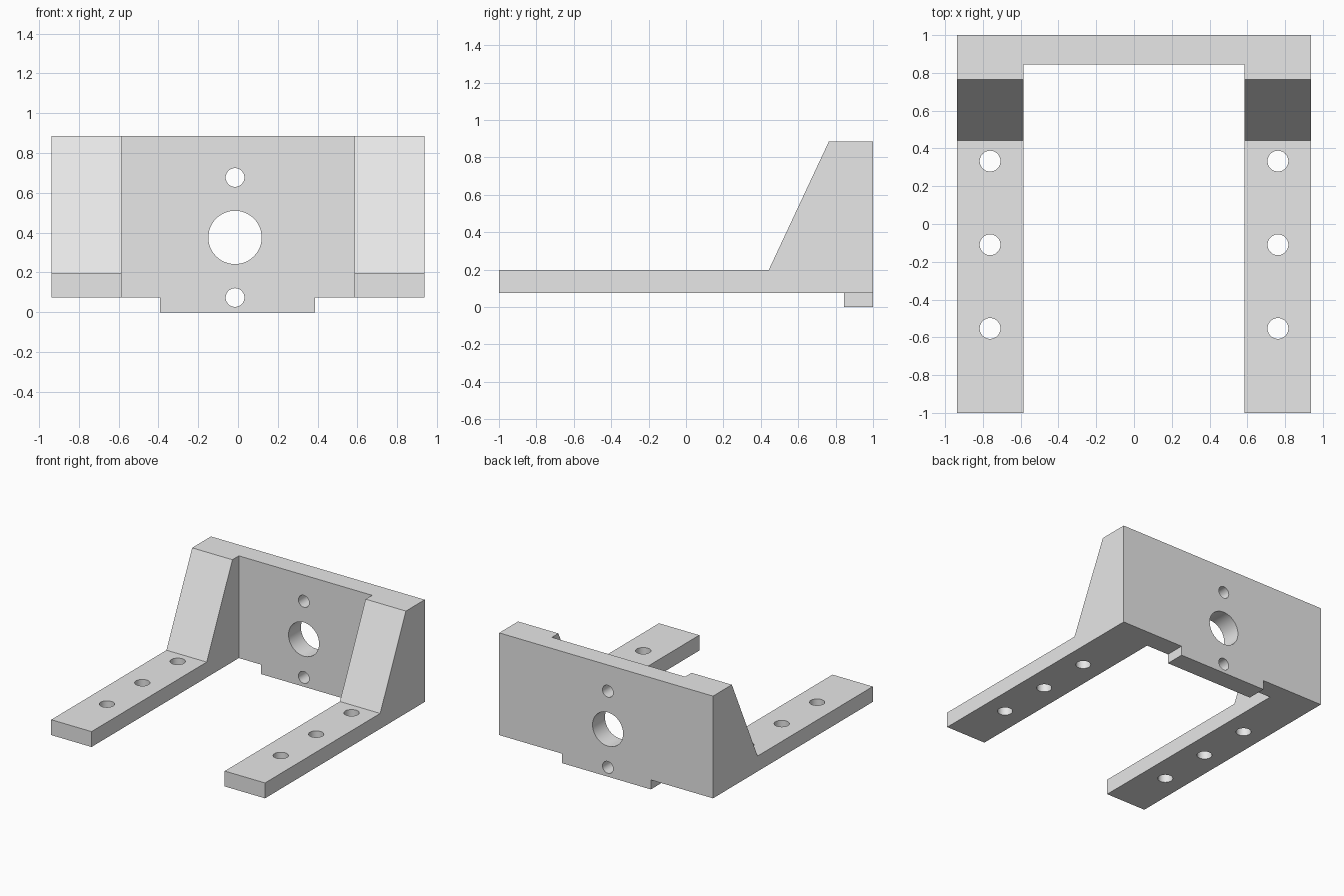
import bpy, bmesh, math
from mathutils import Matrix, Vector

if "Cube" in bpy.data.objects:
    bpy.data.objects.remove(bpy.data.objects["Cube"])

HALF_W, INNER = 0.937, 0.584      # outer and inner half widths
WALL_Y, FLOOR, TOP = 0.845, 0.075, 0.885

grey = bpy.data.materials.new("light grey")
grey.diffuse_color = (0.8, 0.8, 0.8, 1)
grey.use_nodes = True
grey.node_tree.nodes["Principled BSDF"].inputs["Base Color"].default_value = grey.diffuse_color


def add_object(name, bm):
    bmesh.ops.recalc_face_normals(bm, faces=bm.faces)
    mesh = bpy.data.meshes.new(name)
    bm.to_mesh(mesh)
    bm.free()
    obj = bpy.data.objects.new(name, mesh)
    bpy.context.collection.objects.link(obj)
    mesh.materials.append(grey)
    return obj


def box(name, lo, hi):
    lo, hi = Vector(lo), Vector(hi)
    bm = bmesh.new()
    bmesh.ops.create_cube(bm, size=1, matrix=Matrix.Translation((lo + hi) / 2)
                          @ Matrix.Diagonal((*(hi - lo), 1)))
    return add_object(name, bm)


def drill(name, centre, radius, axis):
    bm = bmesh.new()
    turn = Matrix.Rotation(math.pi / 2, 4, 'X') if axis == 'Y' else Matrix()
    bmesh.ops.create_cone(bm, cap_ends=True, segments=48, radius1=radius,
                          radius2=radius, depth=0.6,
                          matrix=Matrix.Translation(centre) @ turn)
    return add_object(name, bm)


def cut(target, cutter):
    cutter.hide_render = True
    mod = target.modifiers.new("cut", 'BOOLEAN')
    mod.operation, mod.solver, mod.object = 'DIFFERENCE', 'EXACT', cutter
    bpy.context.view_layer.objects.active = target
    bpy.ops.object.modifier_apply(modifier=mod.name)
    bpy.data.objects.remove(cutter)


# Bracket: side profile with sloped gusset, extruded across the full width
profile = [(-1, 0), (1, 0), (1, TOP), (0.764, TOP), (0.442, 0.197), (-1, 0.197)]
bm = bmesh.new()
face = bm.faces.new([bm.verts.new((-HALF_W, y, z)) for y, z in profile])
ext = bmesh.ops.extrude_face_region(bm, geom=[face])
bmesh.ops.translate(bm, vec=(2 * HALF_W, 0, 0),
                    verts=[v for v in ext["geom"] if isinstance(v, bmesh.types.BMVert)])
bracket = add_object("mounting_bracket", bm)

# Open space between the legs, then the underside on each side of the tab
cut(bracket, box("leg_gap", (-INNER, -1.2, -0.2), (INNER, WALL_Y, 1.2)))
cut(bracket, box("left_underside", (-1.2, -1.2, -0.2), (-0.392, 1.2, FLOOR)))
cut(bracket, box("right_underside", (0.386, -1.2, -0.2), (1.2, 1.2, FLOOR)))

# Large centre hole and two small holes through the back wall
for z, r in ((0.376, 0.134), (0.677, 0.047), (0.074, 0.047)):
    cut(bracket, drill("wall_hole", (-0.015, 0.92, z), r, 'Y'))

# Three screw holes through each leg
for x in (-0.762, 0.762):
    for y in (0.333, -0.11, -0.553):
        cut(bracket, drill("leg_hole", (x, y, 0.13), 0.055, 'Z'))

# Smooth hole walls, crisp edges
bpy.ops.object.select_all(action='DESELECT')
bracket.select_set(True)
bpy.context.view_layer.objects.active = bracket
bpy.ops.object.shade_smooth_by_angle(angle=math.radians(30))
